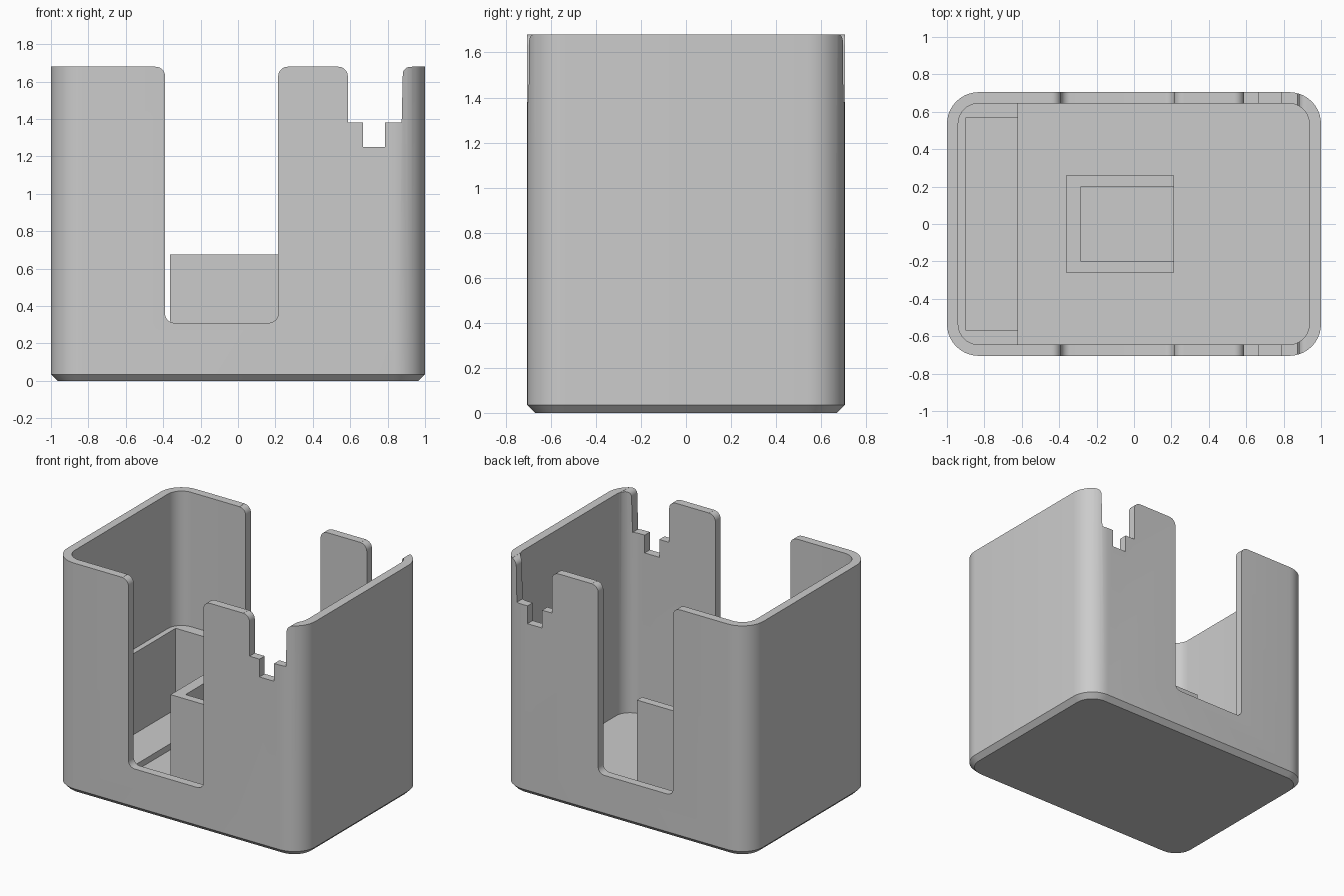
import bpy, bmesh, math
from mathutils import Vector

cube = bpy.data.objects.get("Cube")
if cube:
    bpy.data.objects.remove(cube, do_unlink=True)

# Single grey plastic
grey = bpy.data.materials.new("grey_plastic")
grey.use_nodes = True
grey.diffuse_color = (0.6, 0.6, 0.6, 1)
grey.node_tree.nodes["Principled BSDF"].inputs["Base Color"].default_value = (0.6, 0.6, 0.6, 1)


def fillet(corners, steps=10):
    """Outline from (u, v, radius) corners, with each radius rounded off."""
    out = []
    for i, (u, v, r) in enumerate(corners):
        p = Vector((u, v))
        if r == 0:
            out.append(p)
            continue
        to_prev = (Vector(corners[i - 1][:2]) - p).normalized()
        to_next = (Vector(corners[(i + 1) % len(corners)][:2]) - p).normalized()
        half = to_prev.angle(to_next) / 2
        t = r / math.tan(half)
        centre = p + (to_prev + to_next).normalized() * (r / math.sin(half))
        a = (p + to_prev * t - centre).normalized()
        b = (p + to_next * t - centre).normalized()
        out += [centre + a.slerp(b, k / steps) * r for k in range(steps + 1)]
    return out


def rect(x0, x1, y0, y1, r_left=0, r_right=0):
    return fillet([(x0, y0, r_left), (x1, y0, r_right), (x1, y1, r_right), (x0, y1, r_left)])


def loft(name, rings):
    """Closed solid through rings of 3D points."""
    bm = bmesh.new()
    loops = [[bm.verts.new(p) for p in ring] for ring in rings]
    n = len(loops[0])
    for low, high in zip(loops, loops[1:]):
        for i in range(n):
            j = (i + 1) % n
            bm.faces.new((low[i], low[j], high[j], high[i]))
    bm.faces.new(loops[0][::-1])
    bm.faces.new(loops[-1])
    bmesh.ops.remove_doubles(bm, verts=bm.verts[:], dist=1e-5)
    bmesh.ops.recalc_face_normals(bm, faces=bm.faces[:])
    mesh = bpy.data.meshes.new(name)
    bm.to_mesh(mesh)
    bm.free()
    mesh.materials.append(grey)
    obj = bpy.data.objects.new(name, mesh)
    bpy.context.collection.objects.link(obj)
    return obj


def upright(name, outline, z0, z1):
    return loft(name, [[(p.x, p.y, z) for p in outline] for z in (z0, z1)])


def through(name, outline):
    """Profile in x and z, running front to back."""
    return loft(name, [[(p.x, y, p.y) for p in outline] for y in (-1, 1)])


def cut(obj, cutter):
    mod = obj.modifiers.new("cut", 'BOOLEAN')
    mod.operation = 'DIFFERENCE'
    mod.solver = 'EXACT'
    mod.object = cutter
    bpy.context.view_layer.update()
    graph = bpy.context.evaluated_depsgraph_get()
    mesh = bpy.data.meshes.new_from_object(obj.evaluated_get(graph))
    obj.modifiers.clear()
    obj.data = mesh
    bpy.data.objects.remove(cutter, do_unlink=True)


def smooth(obj):
    obj.data.shade_smooth()
    obj.data.set_sharp_from_angle(angle=math.radians(30))


TOP, OVER, FLOOR, RAISED = 1.68, 1.9, 0.065, 0.11
RIM = TOP - 0.001

# Outer shell with a chamfered foot
bevel = 0.035
foot = rect(-1 + bevel, 1 - bevel, -0.705 + bevel, 0.705 - bevel, 0.135, 0.135)
side = rect(-1, 1, -0.705, 0.705, 0.17, 0.17)
shell = loft("shell", [[(p.x, p.y, z) for p in ring]
                       for ring, z in ((foot, 0), (side, bevel), (side, TOP))])
cut(shell, upright("cavity", rect(-0.94, 0.937, -0.645, 0.645, 0.11, 0.11), FLOOR, OVER))

# Tall slot through front and back walls
r = 0.05
cut(shell, through("slot_cutter", fillet([
    (-0.39, 0.31, r), (0.215, 0.31, r), (0.215, RIM, r), (0.215 + r, RIM, 0),
    (0.215 + r, OVER, 0), (-0.39 - r, OVER, 0), (-0.39 - r, RIM, 0), (-0.39, RIM, r)])))

# Stepped notch through front and back walls
cut(shell, through("notch_cutter", fillet([
    (0.587, 1.38, 0), (0.667, 1.38, 0), (0.667, 1.25, 0), (0.785, 1.25, 0),
    (0.785, 1.38, 0), (0.875, 1.38, 0), (0.882, RIM, 0.04), (0.93, RIM, 0),
    (0.93, OVER, 0), (0.587 - r, OVER, 0), (0.587 - r, RIM, 0), (0.587, RIM, r)])))
smooth(shell)

# Side compartment: raised floor with a low lining, open towards the middle
lining = upright("side_compartment", rect(-0.945, -0.62, -0.65, 0.65, 0.11), 0.05, 0.7)
cut(lining, upright("pocket", rect(-0.9, 0, -0.567, 0.567), RAISED, OVER))
smooth(lining)

# Central holder: three walls, open on one side
holder = upright("central_holder", rect(-0.363, 0.215, -0.258, 0.258), 0.05, 0.675)
cut(holder, upright("holder_pocket", rect(-0.283, 0.5, -0.2, 0.2), RAISED, OVER))
smooth(holder)
